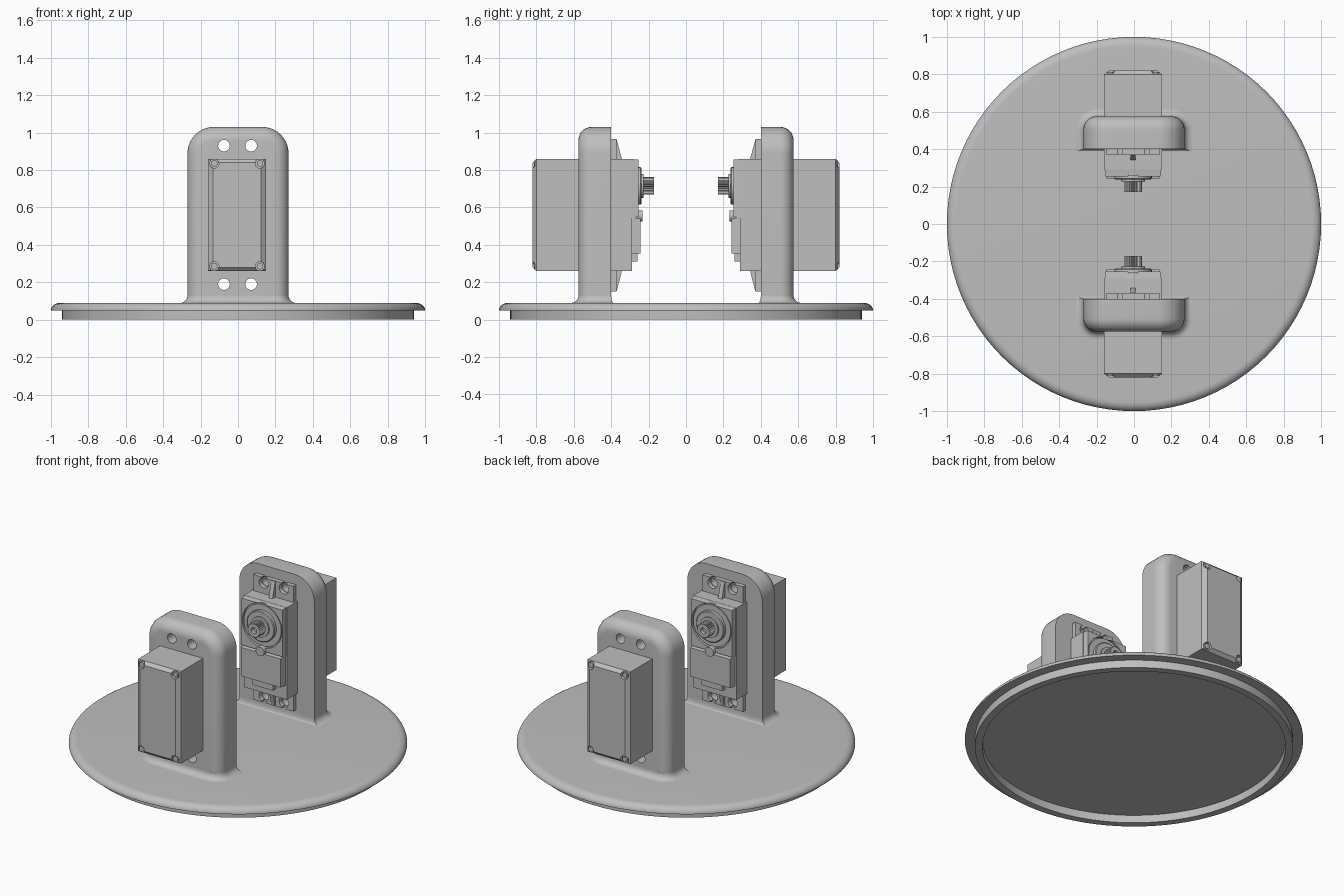
import bpy, bmesh
from math import sin, cos, pi

if "Cube" in bpy.data.objects:
    bpy.data.objects.remove(bpy.data.objects["Cube"])

grey = bpy.data.materials.new("light_grey")
grey.use_nodes = True
grey.diffuse_color = (0.52, 0.52, 0.52, 1)
grey.node_tree.nodes["Principled BSDF"].inputs["Base Color"].default_value = grey.diffuse_color

CX = -0.005          # servo centre line
SHAFT_Z = 0.715
HOLES = [(x, z) for x in (-0.075, 0.07) for z in (0.19, 0.93)]


def loft(bm, loops):
    """Skin a stack of equal-length loops and cap both ends."""
    rings = [[bm.verts.new(p) for p in loop] for loop in loops]
    n = len(rings[0])
    for a, b in zip(rings, rings[1:]):
        for i in range(n):
            j = (i + 1) % n
            bm.faces.new((a[i], a[j], b[j], b[i]))
    bm.faces.new(rings[0])
    bm.faces.new(rings[-1])
    bmesh.ops.recalc_face_normals(bm, faces=bm.faces[:])


def make(name, *stacks, flip=False):
    """One object from one or more lofted stacks; flip mirrors it to the front."""
    bm = bmesh.new()
    for loops in stacks:
        part = bmesh.new()
        loft(part, loops)
        tmp = bpy.data.meshes.new("tmp")
        part.to_mesh(tmp)
        part.free()
        bm.from_mesh(tmp)
        bpy.data.meshes.remove(tmp)
    if flip:
        for v in bm.verts:
            v.co.y *= -1
        bmesh.ops.reverse_faces(bm, faces=bm.faces[:])
    mesh = bpy.data.meshes.new(name)
    bm.to_mesh(mesh)
    bm.free()
    mesh.materials.append(grey)
    ob = bpy.data.objects.new(name, mesh)
    bpy.context.collection.objects.link(ob)
    return ob


def circle(r, z, n=96):
    return [(r * cos(2 * pi * i / n), r * sin(2 * pi * i / n), z) for i in range(n)]


def rect(y, x0, x1, z0, z1):
    return [(x0, y, z0), (x1, y, z0), (x1, y, z1), (x0, y, z1)]


def box(x0, x1, y0, y1, z0, z1):
    return [rect(y, x0, x1, z0, z1) for y in (y0, y1)]


def ring(r, y, x=CX, z=SHAFT_Z, n=40, tooth=0):
    out = []
    for i in range(n):
        a, q = 2 * pi * i / n, r - tooth * (i % 2)
        out.append((x + q * cos(a), y, z + q * sin(a)))
    return out


def rod(r, y0, y1, x=CX, z=SHAFT_Z, n=40, tooth=0):
    return [ring(r, y, x, z, n, tooth) for y in (y0, y1)]


def arch(w, low, high, r, steps=10):
    """Upright outline with two rounded top corners."""
    pts = [(-w, low)]
    for side in (-1, 1):
        for i in range(steps + 1):
            a = pi / 2 * i / steps
            a = pi - a if side < 0 else pi / 2 - a
            pts.append((side * (w - r) + r * cos(a), high - r + r * sin(a)))
    return pts + [(w, low)]


def cut(ob, *stacks, flip=False):
    """Subtract lofted stacks from an object."""
    cutter = make("cutter", *stacks, flip=flip)
    cutter.hide_render = True
    mod = ob.modifiers.new("cut", "BOOLEAN")
    mod.operation, mod.solver, mod.object = "DIFFERENCE", "EXACT", cutter
    bpy.context.view_layer.objects.active = ob
    bpy.ops.object.modifier_apply(modifier=mod.name)
    bpy.data.objects.remove(cutter)


parts = []

# Round base with a rounded top edge, a lower lip and a hollow underside
arc = [pi / 2 * i / 8 for i in range(9)]
base = [(0.895, 0.05), (0.895, 0), (0.94, 0), (0.94, 0.05)]
base += [(0.95 + 0.05 * cos(a), 0.05 + 0.04 * sin(a)) for a in arc]
parts.append(make("base_plate", [circle(r, z) for r, z in base]))

for label, flip in (("back", True), ("front", False)):
    flip = label == "front"

    def add(name, *stacks):
        ob = make(label + "_" + name, *stacks, flip=flip)
        parts.append(ob)
        return ob

    # Upright bracket: sharp inner face, rounded outer edge, through holes
    layers = [(0.40, 0)] + [(0.505 + 0.07 * sin(a), 0.07 * (1 - cos(a))) for a in arc]
    bracket = add("bracket", [[(x, y, z) for x, z in arch(0.27 - d, 0.07, 1.03 - d, 0.14 - d)]
                              for y, d in layers])
    cut(bracket, *[rod(0.031, 0.3, 0.7, x, z, 24) for x, z in HOLES], flip=flip)

    # Flared foot blending the bracket into the base
    foot = [(0.04 * (1 - cos(a)), 0.13 - 0.04 * sin(a)) for a in arc] + [(0.04, 0.07)]
    add("bracket_foot", [[(x, y, z) for x, y in arch(0.27 + o, 0.40 - 0.3 * o, 0.575 + o, 0.07 + o)]
                         for o, z in foot])

    # Servo case with chamfered outer end and screw pockets
    case = add("servo_case", [rect(0.29, -0.16, 0.15, 0.26, 0.86),
                              rect(0.80, -0.16, 0.15, 0.26, 0.86),
                              rect(0.82, -0.133, 0.123, 0.28, 0.84)])
    corners = [(x, z) for x in (-0.127, 0.117) for z in (0.285, 0.835)]
    cut(case, *[rod(0.025, 0.80, 0.9, x, z, 20) for x, z in corners], flip=flip)
    add("case_screws", *[rod(0.017, 0.79, 0.812, x, z, 16) for x, z in corners])

    # Mounting tabs with open slots, each with a tapered centre rib
    tabs = add("mounting_tabs", box(-0.15, 0.14, 0.372, 0.405, 0.15, 0.27),
               box(-0.15, 0.14, 0.372, 0.405, 0.85, 0.965))
    cut(tabs, *[rod(0.034, 0.3, 0.5, x, z, 24) for x, z in HOLES], flip=flip)
    cut(tabs, *[box(x - 0.014, x + 0.014, 0.3, 0.5, *((z, 1.1) if z > 0.5 else (0.1, z)))
                for x, z in HOLES], flip=flip)
    ribs = []
    for tip, root in ((0.96, 0.85), (0.155, 0.27)):
        side = [(0.40, tip), (0.37, tip), (0.34, root), (0.40, root)]
        ribs.append([[(x, y, z) for y, z in side] for x in (CX - 0.014, CX + 0.014)])
    add("tab_ribs", *ribs)

    # Gear housing: raised frame, round boss and stepped collars
    housing = add("gear_housing", [rect(0.30, -0.155, 0.145, 0.54, 0.86),
                                   rect(0.255, -0.152, 0.142, 0.55, 0.855)])
    cut(housing, rod(0.143, 0.2, 0.272), flip=flip)
    add("output_boss", rod(0.135, 0.29, 0.26))
    add("output_collar", [ring(0.10, 0.27), ring(0.10, 0.242), ring(0.095, 0.238)],
        rod(0.065, 0.25, 0.228))

    # Splined output shaft with a screw hole
    shaft = add("output_shaft", rod(0.047, 0.24, 0.17, n=50, tooth=0.007))
    cut(shaft, rod(0.02, 0.1, 0.195, n=16), flip=flip)

    # Lower cover with its small pin and a stepped underside
    add("lower_cover", [rect(0.30, -0.15, 0.14, 0.35, 0.55),
                        rect(0.243, -0.147, 0.137, 0.353, 0.54)],
        rod(0.03, 0.27, 0.232, CX, 0.555, 20))
    add("lower_step", box(-0.08, 0.07, 0.258, 0.30, 0.31, 0.36))

# Smooth the rounded faces, keep hard edges sharp
bpy.ops.object.select_all(action="DESELECT")
for ob in parts:
    ob.select_set(True)
bpy.context.view_layer.objects.active = parts[0]
bpy.ops.object.shade_smooth_by_angle(angle=pi / 6)
